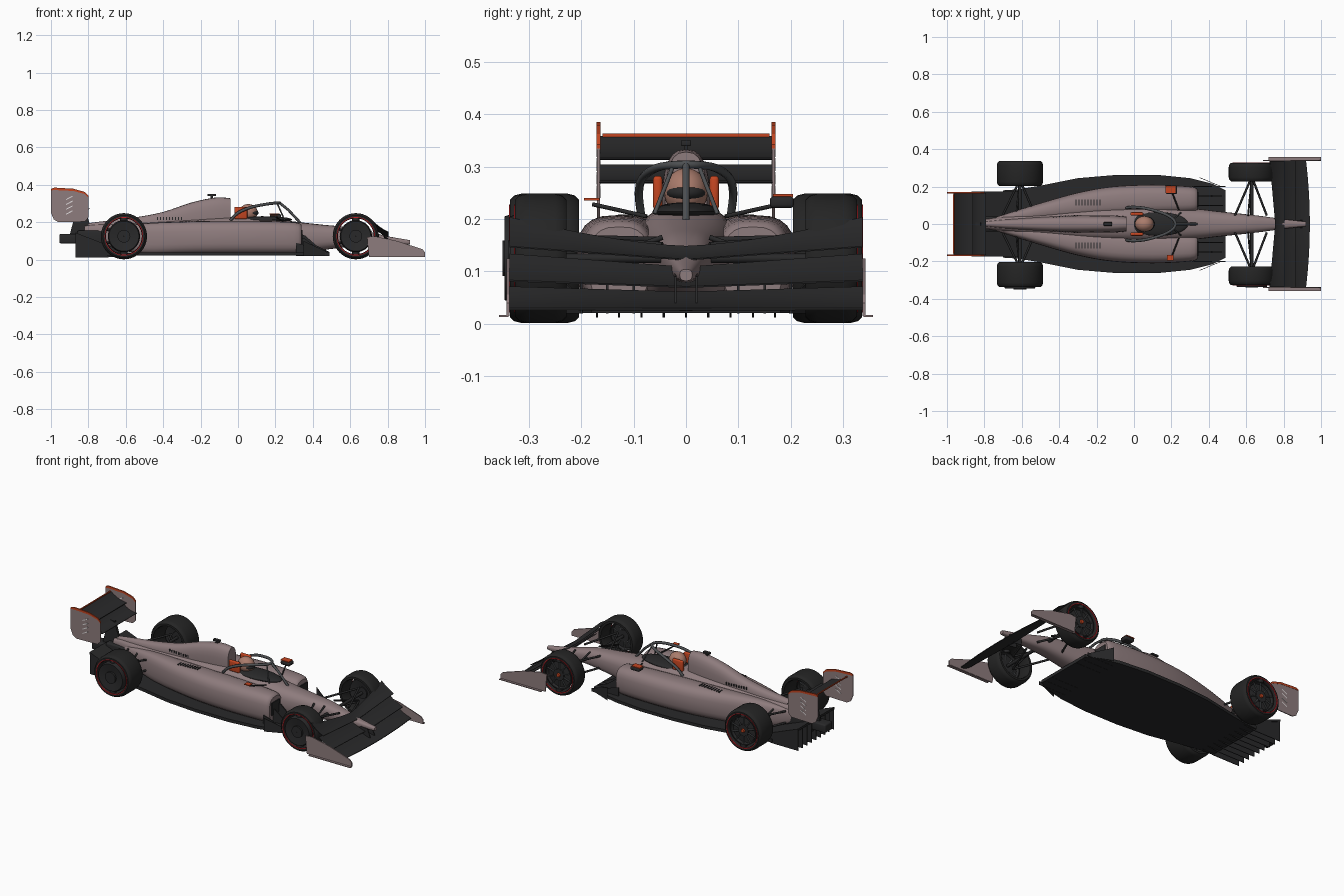
import bpy, bmesh, math
from mathutils import Vector
from mathutils.bvhtree import BVHTree

if "Cube" in bpy.data.objects:
    bpy.data.objects.remove(bpy.data.objects["Cube"])

def material(name, r, g, b):
    m = bpy.data.materials.new(name)
    m.use_nodes = True
    m.diffuse_color = (r, g, b, 1)
    m.node_tree.nodes["Principled BSDF"].inputs["Base Color"].default_value = (r, g, b, 1)
    return m

PINK = material("dusty pink", .27, .2, .205)
DARK = material("carbon black", .022, .022, .023)
TYRE = material("tyre black", .018, .018, .018)
GREY = material("steel grey", .075, .08, .085)
ORANGE = material("burnt orange", .55, .06, .015)
RED = material("red", .5, .015, .02)
SKIN = material("helmet salmon", .4, .2, .15)
WHITE = material("off white", .75, .73, .73)

def finish(name, bm, mat, smooth=False):
    bmesh.ops.recalc_face_normals(bm, faces=bm.faces)
    me = bpy.data.meshes.new(name)
    bm.to_mesh(me)
    bm.free()
    me.materials.append(mat)
    ob = bpy.data.objects.new(name, me)
    bpy.context.collection.objects.link(ob)
    if smooth:
        bpy.ops.object.select_all(action='DESELECT')
        ob.select_set(True)
        bpy.context.view_layer.objects.active = ob
        bpy.ops.object.shade_smooth_by_angle(angle=math.radians(40))
    return ob

def loft(name, rings, mat, smooth=True, closed=False):
    bm = bmesh.new()
    rows = [[bm.verts.new(p) for p in ring] for ring in rings]
    n = len(rows[0])
    pairs = list(zip(rows, rows[1:])) + ([(rows[-1], rows[0])] if closed else [])
    for a, b in pairs:
        for i in range(n):
            bm.faces.new((a[i], a[(i + 1) % n], b[(i + 1) % n], b[i]))
    if not closed:
        bm.faces.new(rows[0])
        bm.faces.new(rows[-1])
    return finish(name, bm, mat, smooth)

def spline(rows, steps=4):
    """Catmull-Rom blend between section rows."""
    out = []
    for i in range(len(rows) - 1):
        a, b, c, d = rows[max(i - 1, 0)], rows[i], rows[i + 1], rows[min(i + 2, len(rows) - 1)]
        for k in range(steps):
            t = k / steps
            out.append([.5 * (2 * q + (r - p) * t + (2 * p - 5 * q + 4 * r - s) * t ** 2
                              + (3 * q - p - 3 * r + s) * t ** 3) for p, q, r, s in zip(a, b, c, d)])
    return out + [list(rows[-1])]

def shell(name, sections, mat, power=.75, side=1):
    """Body shell from sections (x, y inner, y outer, z low, z high)."""
    rings = []
    for x, y0, y1, z0, z1 in spline(sections):
        ring = []
        for k in range(24):
            a = math.tau * k / 24
            c, s = math.cos(a), math.sin(a)
            ring.append((x, side * ((y0 + y1) / 2 + (y1 - y0) / 2 * math.copysign(abs(c) ** power, c)),
                         (z0 + z1) / 2 + (z1 - z0) / 2 * math.copysign(abs(s) ** power, s)))
        rings.append(ring)
    return loft(name, rings, mat)

def plate(name, pts, y, thick, mat):
    """Side-view outline extruded across y."""
    return loft(name, [[(x, y + s * thick / 2, z) for x, z in pts] for s in (-1, 1)], mat, False)

def slab(name, pts, z, thick, mat):
    """Half outline in plan, mirrored over y."""
    full = pts + [(x, -y) for x, y in reversed(pts)]
    return loft(name, [[(x, y, z + s * thick / 2) for x, y in full] for s in (-1, 1)], mat, False)

def box(name, c, size, mat, bevel=0):
    bm = bmesh.new()
    bmesh.ops.create_cube(bm, size=1)
    for v in bm.verts:
        v.co = Vector(c) + Vector([p * q for p, q in zip(v.co, size)])
    if bevel:
        bmesh.ops.bevel(bm, geom=bm.edges[:], offset=bevel, segments=3, profile=.5, affect='EDGES')
    return finish(name, bm, mat, bool(bevel))

def ball(name, c, size, mat):
    bm = bmesh.new()
    bmesh.ops.create_uvsphere(bm, u_segments=24, v_segments=16, radius=1)
    for v in bm.verts:
        v.co = Vector(c) + Vector([p * q for p, q in zip(v.co, size)])
    return finish(name, bm, mat, True)

def tube(name, pts, r, mat):
    cu = bpy.data.curves.new(name, 'CURVE')
    cu.dimensions, cu.bevel_depth, cu.bevel_resolution, cu.use_fill_caps = '3D', r, 2, True
    sp = cu.splines.new('POLY')
    sp.points.add(len(pts) - 1)
    for p, co in zip(sp.points, pts):
        p.co = (*co, 1)
    cu.materials.append(mat)
    ob = bpy.data.objects.new(name, cu)
    bpy.context.collection.objects.link(ob)
    return ob

def lathe(name, profile, x, y, z, mat, n=40):
    """Closed profile (radius, y) turned about the axle."""
    rings = [[(x + r * math.cos(math.tau * k / n), y + h, z + r * math.sin(math.tau * k / n))
              for r, h in profile] for k in range(n)]
    return loft(name, rings, mat, True, True)

def wing(name, span, lead, trail, camber, thick, mat, cuts=16):
    """Curved element; lead and trail give (x, z) for t = |y| / span."""
    rings = []
    for k in range(cuts + 1):
        y = span * (2 * k / cuts - 1)
        (x0, z0), (x1, z1) = lead(abs(y) / span), trail(abs(y) / span)
        us = [i / 6 for i in range(7)]
        path = [(u, 1) for u in us] + [(u, -1) for u in us[::-1]]
        rings.append([(x0 + (x1 - x0) * u, y, z0 + (z1 - z0) * u - 4 * camber * u * (1 - u)
                       + s * thick * (.15 + 1.7 * math.sqrt(u + .01) * (1 - u) / 2)) for u, s in path])
    return loft(name, rings, mat)

# Central body, engine cover and side pods
shell("chassis", [(x, -w, w, a, b) for x, w, a, b in (
    (.92, .012, .082, .104), (.8, .026, .078, .125), (.7, .04, .075, .15), (.6, .052, .07, .172),
    (.45, .068, .05, .187), (.33, .082, .03, .2), (.15, .094, .03, .222), (-.05, .094, .03, .228),
    (-.3, .085, .03, .215), (-.55, .06, .04, .2), (-.75, .032, .1, .19), (-.82, .022, .12, .18))], PINK)
cover = shell("engine_cover", [(x, -w, w, .12, t) for x, w, t in (
    (-.04, .04, .328), (-.12, .046, .332), (-.25, .046, .305), (-.4, .042, .255),
    (-.55, .034, .226), (-.7, .024, .208), (-.8, .014, .195))], PINK)
for side, tag in ((1, "left"), (-1, "right")):
    pod = shell(tag + "_side_pod", [
        (.34, .07, .185, .04, .185), (.3, .06, .2, .032, .2), (.1, .05, .21, .03, .207),
        (-.12, .04, .2, .03, .207), (-.3, .03, .168, .03, .203), (-.48, .02, .118, .03, .195),
        (-.62, .01, .075, .05, .18), (-.76, 0, .03, .1, .16)], PINK, .7, side)
    box(tag + "_pod_inlet", (.341, side * .13, .12), (.008, .08, .075), DARK)
    # Cooling slots sit on the surfaces found by ray
    tree = BVHTree.FromPolygons([v.co for v in pod.data.vertices], [p.vertices for p in pod.data.polygons])
    for k in range(9):
        x = -.31 + k * .016
        hit = tree.ray_cast(Vector((x, side * .115, 1)), Vector((0, 0, -1)))[0]
        if hit:
            box(tag + "_cooling_slot", hit, (.007, .03, .006), DARK)
    tree = BVHTree.FromPolygons([v.co for v in cover.data.vertices], [p.vertices for p in cover.data.polygons])
    for k in range(9):
        hit = tree.ray_cast(Vector((-.43 + k * .016, side, .22)), Vector((0, -side, 0)))[0]
        if hit:
            box(tag + "_cover_slot", hit, (.007, .006, .014), DARK)

# Floor, front strakes and diffuser
slab("floor", [(.49, .13), (.49, .18), (.42, .215), (.3, .245), (.12, .263), (-.1, .262), (-.3, .245),
               (-.5, .205), (-.62, .185), (-.7, .18)], .03, .018, DARK)
loft("diffuser_ramp", [[(-.6, y, .024), (-.6, y, .04), (-.87, y, .145), (-.87, y, .132)]
                       for y in (-.175, .175)], DARK, False)
for k in range(9):
    plate("diffuser_fin", [(-.62, .02), (-.62, .032), (-.87, .142), (-.87, .012), (-.7, .012)],
          (k - 4) * .0425, .004, DARK)
box("rear_crash_structure", (-.89, 0, .112), (.13, .07, .05), DARK, .008)
box("gearbox", (-.76, 0, .11), (.2, .08, .09), DARK, .01)
for side in (-1, 1):
    for y, top in ((.1, .15), (.15, .13), (.2, .09)):
        plate("floor_strake", [(.31, .02), (.31, top), (.36, top * .85), (.42, top * .5), (.49, .04), (.49, .02)],
              side * y, .005, DARK)
    loft("turning_vane", [[(.35, side * .25, .02), (.35, side * .25, .1), (.35, side * .247, .1), (.35, side * .247, .02)],
                          [(.47, side * .2, .02), (.47, side * .2, .045), (.47, side * .197, .045), (.47, side * .197, .02)]],
         DARK, False)

# Front wing
wing("front_main_plane", .337, lambda t: (.94 - .02 * t * t, .028), lambda t: (.835, .06 + .01 * t), .008, .009, DARK)
wing("front_middle_flap", .337, lambda t: (.865, .07 + .012 * t), lambda t: (.785 - .01 * t, .108 + .025 * t),
     .007, .006, DARK)
wing("front_upper_flap", .337, lambda t: (.805, .122 + .025 * t), lambda t: (.755 - .03 * t, .148 + .055 * t ** 1.5),
     .006, .005, DARK)
for side in (-1, 1):
    plate("front_end_plate", [(.7, .015), (.69, .12), (.73, .125), (.85, .1), (.985, .056), (1, .04), (1, .015)],
          side * .34, .006, PINK)
    box("front_foot_plate", (.86, side * .348, .015), (.28, .018, .004), PINK)
    plate("wing_hanger", [(.8, .05), (.8, .1), (.88, .09), (.9, .04)], side * .02, .004, DARK)

# Rear wing
wing("rear_lower_plane", .165, lambda t: (-.79, .272), lambda t: (-.88, .303), .012, .006, DARK)
wing("rear_upper_plane", .165, lambda t: (-.86, .315), lambda t: (-.965, .357), .012, .007, DARK)
box("rear_wing_trim", (-.964, 0, .36), (.006, .318, .006), ORANGE)
plate("rear_wing_pylon", [(-.78, .15), (-.82, .28), (-.86, .285), (-.9, .13)], 0, .014, DARK)
for side in (-1, 1):
    y = side * .167
    plate("rear_end_plate", [(-.8, .225), (-.82, .203), (-.96, .2), (-.985, .215), (-1, .25), (-1, .375),
                             (-.98, .382), (-.88, .375), (-.82, .358), (-.8, .335)], y, .005, PINK)
    plate("rear_end_plate_trim", [(-1, .37), (-.998, .38), (-.98, .385), (-.88, .379), (-.82, .362), (-.8, .342),
                                  (-.8, .333), (-.82, .351), (-.88, .367), (-.98, .372)], y, .007, ORANGE)
    for k in range(4):
        z = .24 + k * .026
        plate("end_plate_slot", [(-.92, z), (-.885, z + .018), (-.885, z + .024), (-.92, z + .005)], y, .007, WHITE)

# Wheels and suspension
for x, outer, width, body, tag in ((.63, .326, .098, .045, "front"), (-.61, .336, .132, .05, "rear")):
    for side in (-1, 1):
        h, zc = width / 2, .125
        yc = side * (outer - h)
        lathe(tag + "_tyre", [(.1, -h), (.112, -h), (.12, -h + .008), (.1235, -h + .022), (.1235, h - .022),
                              (.12, h - .008), (.112, h), (.1, h), (.096, h - .01), (.096, -h + .01)],
              x, yc, zc, TYRE)
        face = yc + side * h
        lathe(tag + "_tyre_band", [(.0985, -.002), (.103, -.002), (.103, .002), (.0985, .002)], x, face, zc, RED)
        lathe(tag + "_rim", [(.03, -.02), (.08, -.028), (.086, -.01), (.086, .01), (.08, .01), (.074, -.004), (.03, 0)],
              x, face - side * .018, zc, DARK)
        lathe(tag + "_hub", [(.001, -.03), (.034, -.03), (.034, .006), (.001, .006)], x, face - side * .016, zc, DARK)
        lathe(tag + "_wheel_nut", [(.001, -.004), (.013, -.004), (.01, .008), (.001, .008)],
              x, face - side * .01, zc, ORANGE)
        for k in range(10):
            a = math.tau * (k + .5) / 10
            c, s = math.cos(a), math.sin(a)
            tube(tag + "_spoke", [(x + r * c, face - side * .014, zc + r * s) for r in (.025, .082)], .004, GREY)
        for k in (1, 3):
            a = math.pi * k / 2
            tube(tag + "_rim_bridge", [(x, face - side * .02, zc + r * math.sin(a)) for r in (.08, .1)], .02, DARK)
        tube(tag + "_axle", [(x, 0, zc), (x, face - side * .03, zc)], .009, DARK)
        for dx, z0, z1 in ((-.09, .16, .165), (.08, .15, .165), (-.09, .09, .085), (.08, .09, .085)):
            tube(tag + "_wishbone", [(x + dx, side * body, z0), (x, yc - side * h * .5, z1)], .006, DARK)
        tube(tag + "_push_rod", [(x - .02, side * body, .165), (x, yc - side * h * .5, .09)], .005, DARK)

# Cockpit, driver and roll hoop
ball("cockpit_opening", (.13, 0, .214), (.16, .064, .018), DARK)
ball("helmet", (.055, 0, .252), (.05, .042, .045), SKIN)
ball("visor", (.069, 0, .25), (.041, .038, .02), DARK)
ball("driver_shoulders", (.03, 0, .215), (.04, .05, .02), DARK)
for side in (-1, 1):
    box("headrest", (.015, side * .054, .25), (.07, .018, .065), ORANGE, .007)
half = spline([(-.04, .086, .21), (0, .09, .25), (.07, .082, .28), (.16, .055, .298), (.21, .025, .303), (.222, 0, .304)])
tube("roll_hoop", half + [[x, -y, z] for x, y, z in half[-2::-1]], .008, GREY)
tube("roll_hoop_pillar", [(.222, 0, .304), (.27, 0, .265), (.335, 0, .195)], .007, GREY)
for side in (-1, 1):
    tube("hoop_brace", [(.21, side * .025, .3), (.25, side * .06, .21)], .004, GREY)

# Mirrors and top camera
box("left_mirror", (.2, .183, .232), (.06, .046, .022), DARK, .007)
box("left_mirror_cap", (.195, .185, .245), (.055, .038, .005), ORANGE)
box("right_mirror_cap", (.195, -.18, .238), (.035, .03, .005), ORANGE)
for side in (-1, 1):
    tube("mirror_stalk", [(.24, side * .075, .205), (.2, side * .178, .228)], .004, DARK)
box("camera_stalk", (-.14, 0, .334), (.015, .006, .02), DARK)
box("camera", (-.14, 0, .345), (.045, .02, .012), DARK, .003)
